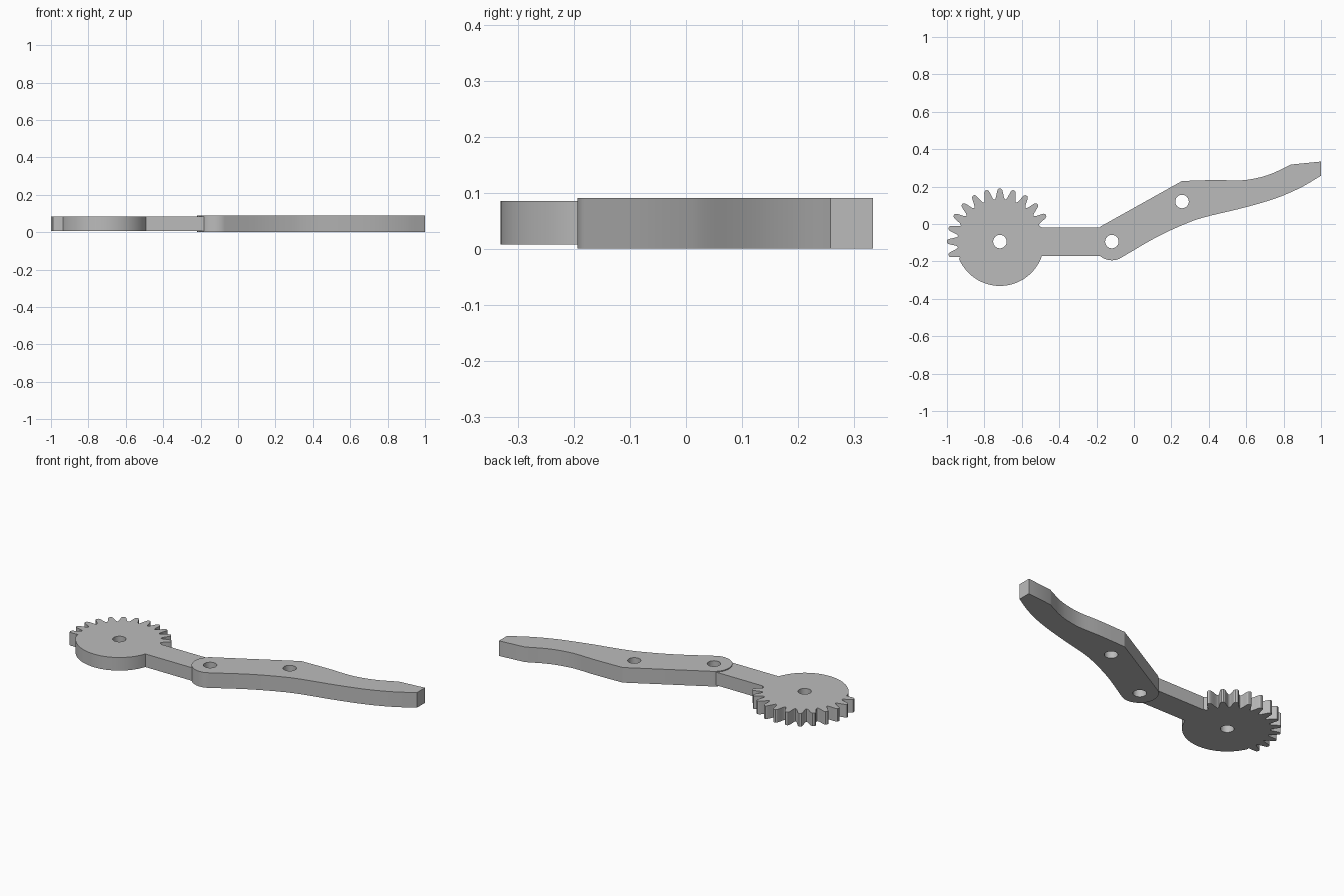
import bpy, bmesh
from math import sin, cos, radians, degrees, asin
from mathutils import Vector

cube = bpy.data.objects.get("Cube")
if cube:
    bpy.data.objects.remove(cube)

GREY = (0.5, 0.5, 0.5, 1)
mat = bpy.data.materials.new("plain grey")
mat.use_nodes = True
mat.diffuse_color = GREY
mat.node_tree.nodes["Principled BSDF"].inputs["Base Color"].default_value = GREY

HUB = Vector((-0.717, -0.094))
PIVOT = Vector((-0.118, -0.094))
RIVET = Vector((0.257, 0.12))
HOLE = 0.036


def polar(centre, radius, angle):
    a = radians(angle)
    return centre + Vector((cos(a), sin(a))) * radius


def arc(centre, radius, start, end, steps):
    return [polar(centre, radius, start + (end - start) * i / steps) for i in range(steps + 1)]


def smooth_path(points, steps=6):
    """Catmull-Rom curve through the points."""
    p = [Vector(q) for q in points]
    p = [2 * p[0] - p[1]] + p + [2 * p[-1] - p[-2]]
    out = []
    for a, b, c, d in zip(p, p[1:], p[2:], p[3:]):
        for i in range(steps):
            t = i / steps
            out.append(b + (c - a) * t / 2 + (2 * a - 5 * b + 4 * c - d) * t * t / 2
                       + (3 * b - a - 3 * c + d) * t ** 3 / 2)
    return out + [p[-2]]


def plate(name, outline, holes, bottom, top):
    """Flat plate with round holes, extruded from its outline."""
    bm = bmesh.new()
    loops = [outline] + [arc(h, HOLE, 0, 352.5, 47) for h in holes]
    for loop in loops:
        verts = [bm.verts.new((q.x, q.y, bottom)) for q in loop]
        for a, b in zip(verts, verts[1:] + verts[:1]):
            bm.edges.new((a, b))
    bmesh.ops.triangle_fill(bm, edges=bm.edges[:], use_beauty=True, normal=(0, 0, 1))
    new = bmesh.ops.extrude_face_region(bm, geom=bm.faces[:], use_keep_orig=True)["geom"]
    bmesh.ops.translate(bm, vec=(0, 0, top - bottom),
                        verts=[g for g in new if isinstance(g, bmesh.types.BMVert)])
    bmesh.ops.recalc_face_normals(bm, faces=bm.faces[:])
    mesh = bpy.data.meshes.new(name)
    bm.to_mesh(mesh)
    bm.free()
    mesh.materials.append(mat)
    obj = bpy.data.objects.new(name, mesh)
    bpy.context.collection.objects.link(obj)
    bpy.ops.object.select_all(action="DESELECT")
    obj.select_set(True)
    bpy.context.view_layer.objects.active = obj
    bpy.ops.object.shade_smooth_by_angle(angle=radians(25))


# Partly toothed gear with its straight link arm
DISC = 0.237
ARM_TOP, ARM_BOTTOM, ARM_END = -0.02, -0.17, -0.165
upper = degrees(asin((ARM_TOP - HUB.y) / DISC))
lower = degrees(asin((ARM_BOTTOM - HUB.y) / DISC))
flank = [(7.5, 0.226), (6.3, 0.229), (5.2, 0.238), (4.2, 0.252), (3.2, 0.268),
         (2.4, 0.278), (1.3, 0.283)]
tooth = [(-a, r) for a, r in flank] + [(0, 0.284)] + flank[:0:-1]
gear = [Vector((ARM_END, ARM_BOTTOM)), Vector((ARM_END, ARM_TOP)), polar(HUB, DISC, upper)]
for n in range(12):
    gear += [polar(HUB, r, 30 + 15 * n + a) for a, r in tooth]
gear += arc(HUB, DISC, 203, 360 + lower, 60)
plate("gear_link", gear, [HUB], 0.007, 0.085)

# Curved handle, rounded about the pivot
lower_edge = smooth_path([(-0.07, -0.181), (0.118, -0.072), (0.273, 0), (0.38, 0.037),
                          (0.583, 0.086), (0.754, 0.136), (0.888, 0.193), (1, 0.258)])
upper_edge = smooth_path([(0.84, 0.318), (0.738, 0.27), (0.658, 0.246),
                          (0.567, 0.233), (0.433, 0.235), (0.257, 0.23)])
handle = lower_edge + [Vector((1, 0.334))] + upper_edge + arc(PIVOT, 0.1, 120.5, 294, 32)
plate("handle", handle, [PIVOT, RIVET], 0, 0.09)
